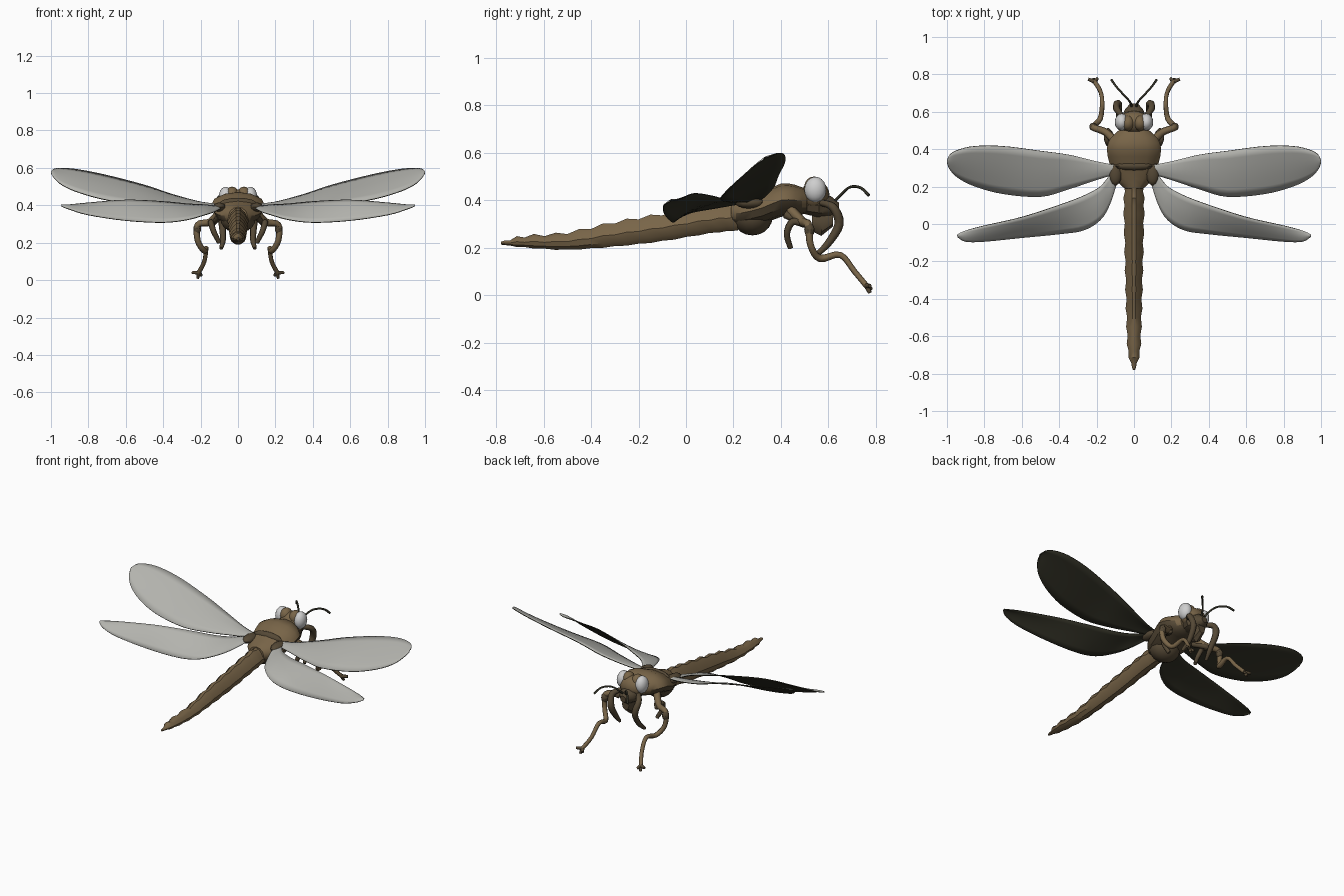
import bpy, bmesh, math
from mathutils import Vector

if "Cube" in bpy.data.objects:
    bpy.data.objects.remove(bpy.data.objects["Cube"], do_unlink=True)


def material(name, r, g, b):
    m = bpy.data.materials.new(name)
    m.use_nodes = True
    m.diffuse_color = (r, g, b, 1)
    bsdf = m.node_tree.nodes["Principled BSDF"]
    bsdf.inputs["Base Color"].default_value = (r, g, b, 1)
    bsdf.inputs["Roughness"].default_value = 0.8
    return m


BROWN = material("brown", 0.19, 0.13, 0.065)
DARK_BROWN = material("dark brown", 0.09, 0.065, 0.036)
BLACK = material("olive black", 0.03, 0.029, 0.018)
WING = material("wing grey", 0.45, 0.45, 0.42)
EYE = material("eye grey", 0.62, 0.62, 0.62)


def smooth_path(points, steps=4):
    """Catmull-Rom resampling of rows of any length."""
    p = [points[0]] + list(points) + [points[-1]]
    out = []
    for i in range(1, len(p) - 2):
        for s in range(steps):
            t = s / steps
            out.append(tuple(
                0.5 * (2 * b + (c - a) * t + (2 * a - 5 * b + 4 * c - d) * t * t
                       + (3 * b - a - 3 * c + d) * t ** 3)
                for a, b, c, d in zip(*p[i - 1:i + 3])))
    out.append(tuple(points[-1]))
    return out


def finish(bm, name, mats, angle=35):
    mesh = bpy.data.meshes.new(name)
    bm.to_mesh(mesh)
    bm.free()
    for m in mats:
        mesh.materials.append(m)
    ob = bpy.data.objects.new(name, mesh)
    bpy.context.collection.objects.link(ob)
    bpy.ops.object.select_all(action='DESELECT')
    ob.select_set(True)
    bpy.context.view_layer.objects.active = ob
    bpy.ops.object.shade_smooth_by_angle(angle=math.radians(angle))
    return ob


def body_loft(name, stations, mats, sides=12, ridge=0.0, belly=None):
    """Loft rings along y; each station is y, bottom, top, half width."""
    bm = bmesh.new()
    rings = []
    for y, low, high, half in stations:
        ring = []
        for i in range(sides):
            a = 2 * math.pi * i / sides
            x = half * math.cos(a) * (1 - ridge * max(0, math.sin(a)))
            ring.append(bm.verts.new((x, y, (low + high) / 2 + (high - low) / 2 * math.sin(a))))
        rings.append(ring)
    for r, q in zip(rings, rings[1:]):
        for i in range(sides):
            j = (i + 1) % sides
            bm.faces.new((r[i], r[j], q[j], q[i]))
    bm.faces.new(rings[0])
    bm.faces.new(rings[-1])
    bmesh.ops.recalc_face_normals(bm, faces=bm.faces)
    if belly is not None:
        for f in bm.faces:
            f.material_index = int(f.normal.z < belly)
    return finish(bm, name, mats)


def ball(name, centre, size, mat, segments=16):
    bm = bmesh.new()
    bmesh.ops.create_uvsphere(bm, u_segments=segments, v_segments=segments * 2 // 3, radius=1)
    bmesh.ops.scale(bm, vec=size, verts=bm.verts)
    bmesh.ops.translate(bm, vec=centre, verts=bm.verts)
    return finish(bm, name, [mat])


def tube(name, points, mat, side):
    """Round limb; each point is x, y, z, radius."""
    curve = bpy.data.curves.new(name, 'CURVE')
    curve.dimensions = '3D'
    curve.bevel_depth = 1
    curve.bevel_resolution = 1
    curve.use_fill_caps = True
    path = smooth_path(points)
    spline = curve.splines.new('POLY')
    spline.points.add(len(path) - 1)
    for pt, (x, y, z, r) in zip(spline.points, path):
        pt.co = (side * x, y, z, 1)
        pt.radius = r
    curve.materials.append(mat)
    ob = bpy.data.objects.new(name, curve)
    bpy.context.collection.objects.link(ob)


def wing(name, rows, side, across=6):
    """Thin blade; each row is x, then y and z of the leading and trailing edge."""
    bm = bmesh.new()
    grid = []
    for x, y0, z0, y1, z1 in smooth_path(rows):
        line = []
        for k in range(across + 1):
            t = k / across
            arch = 0.008 * math.sin(math.pi * t)
            line.append(bm.verts.new((side * x, y0 + (y1 - y0) * t, z0 + (z1 - z0) * t + arch)))
        grid.append(line)
    for r, q in zip(grid, grid[1:]):
        for k in range(across):
            face = bm.faces.new((r[k], r[k + 1], q[k + 1], q[k]))
            face.normal_update()
            if face.normal.z < 0:
                face.normal_flip()
    ob = finish(bm, name, [WING, BLACK], 60)
    # pale upper skin, dark underside
    mod = ob.modifiers.new("thickness", 'SOLIDIFY')
    mod.thickness = 0.005
    mod.offset = -1
    mod.material_offset = 1
    mod.material_offset_rim = 1


# Abdomen: ridged segments that taper to the tail tip
outline = smooth_path([(0.22, 0.27, 0.39, 0.05), (0.1, 0.258, 0.378, 0.054), (-0.1, 0.225, 0.345, 0.05),
                       (-0.3, 0.203, 0.31, 0.045), (-0.5, 0.19, 0.265, 0.04),
                       (-0.68, 0.2, 0.25, 0.032), (-0.78, 0.213, 0.226, 0.006)])
stations = []
for i, (y, low, high, half) in enumerate(outline):
    swell = (0.006 if i % 2 else -0.006) if 1 < i < len(outline) - 2 else 0
    stations.append((y, low - swell * 0.3, high + swell, half + swell * 0.6))
body_loft("abdomen", stations, [BROWN], 10, ridge=0.35)

# Thorax
body_loft("thorax", smooth_path([(0.19, 0.3, 0.39, 0.05), (0.24, 0.29, 0.405, 0.1), (0.32, 0.3, 0.435, 0.13),
                                 (0.4, 0.33, 0.47, 0.145), (0.46, 0.335, 0.465, 0.125),
                                 (0.51, 0.345, 0.445, 0.07)], 2), [BROWN, DARK_BROWN], 12, belly=-0.3)
ball("thorax_belly", (0, 0.28, 0.33), (0.095, 0.085, 0.078), DARK_BROWN)
ball("waist_band", (0, 0.31, 0.41), (0.1, 0.025, 0.03), DARK_BROWN, 12)

# Head and face
ball("head", (0, 0.545, 0.42), (0.085, 0.06, 0.065), BROWN)
body_loft("face", [(0.5, 0.34, 0.42, 0.05), (0.56, 0.325, 0.43, 0.07),
                   (0.61, 0.33, 0.42, 0.05), (0.645, 0.35, 0.39, 0.02)], [DARK_BROWN], 10)
body_loft("jaw", [(0.53, 0.27, 0.36, 0.015), (0.57, 0.25, 0.36, 0.035), (0.62, 0.29, 0.36, 0.025)], [DARK_BROWN], 8)

FORE_WING = [(0.1, 0.315, 0.405, 0.265, 0.395), (0.2, 0.335, 0.42, 0.235, 0.395), (0.35, 0.37, 0.46, 0.185, 0.395),
             (0.5, 0.39, 0.51, 0.145, 0.405), (0.7, 0.415, 0.562, 0.16, 0.43), (0.85, 0.415, 0.592, 0.2, 0.47),
             (0.94, 0.395, 0.6, 0.245, 0.51), (0.985, 0.37, 0.595, 0.29, 0.55), (1.0, 0.34, 0.58, 0.325, 0.57)]
HIND_WING = [(0.09, 0.29, 0.4, 0.22, 0.385), (0.13, 0.26, 0.4, 0.1, 0.365), (0.18, 0.2, 0.405, 0.02, 0.35),
             (0.27, 0.15, 0.41, -0.035, 0.325), (0.4, 0.1, 0.422, -0.055, 0.31), (0.6, 0.035, 0.43, -0.075, 0.32),
             (0.8, -0.01, 0.415, -0.095, 0.35), (0.9, -0.035, 0.405, -0.095, 0.38), (0.945, -0.055, 0.4, -0.07, 0.395)]
LONG_LEG = [(0.1, 0.44, 0.36, 0.022), (0.15, 0.49, 0.31, 0.02), (0.215, 0.515, 0.295, 0.018),
            (0.215, 0.525, 0.21, 0.016), (0.18, 0.565, 0.155, 0.016), (0.17, 0.65, 0.17, 0.013),
            (0.18, 0.71, 0.1, 0.012), (0.21, 0.76, 0.04, 0.012)]
FACE_LEG = [(0.06, 0.57, 0.39, 0.014), (0.095, 0.62, 0.37, 0.018), (0.085, 0.645, 0.3, 0.02),
            (0.08, 0.6, 0.22, 0.016), (0.09, 0.55, 0.17, 0.01)]
CURLED_LEG = [(0.1, 0.42, 0.34, 0.018), (0.14, 0.5, 0.3, 0.016), (0.145, 0.45, 0.31, 0.016),
              (0.13, 0.425, 0.26, 0.015), (0.1, 0.44, 0.2, 0.012)]
ANTENNA = [(0.005, 0.6, 0.37, 0.008), (0.02, 0.65, 0.42, 0.006), (0.055, 0.69, 0.455, 0.006),
           (0.095, 0.735, 0.453, 0.006), (0.12, 0.77, 0.42, 0.007)]
TOES = [(0.245, 0.775, 0.04), (0.215, 0.775, 0.01), (0.195, 0.78, 0.025)]

# Paired parts
for side, label in ((1, "left_"), (-1, "right_")):
    wing(label + "fore_wing", FORE_WING, side)
    wing(label + "hind_wing", HIND_WING, side)
    ball(label + "wing_root", (side * 0.1, 0.27, 0.39), (0.035, 0.065, 0.025), DARK_BROWN, 12)
    ball(label + "eye", (side * 0.066, 0.545, 0.445), (0.037, 0.046, 0.054), EYE)
    ball(label + "brow", (side * 0.032, 0.54, 0.457), (0.036, 0.042, 0.043), BROWN, 12)
    tube(label + "long_leg", LONG_LEG, BROWN, side)
    tube(label + "face_leg", FACE_LEG, DARK_BROWN, side)
    tube(label + "curled_leg", CURLED_LEG, DARK_BROWN, side)
    tube(label + "antenna", ANTENNA, BLACK, side)
    ball(label + "knee", (side * 0.218, 0.52, 0.275), (0.022, 0.022, 0.03), DARK_BROWN, 10)
    for n, toe in enumerate(TOES):
        tube(label + "toe_%d" % (n + 1), [LONG_LEG[-1], (*toe, 0.008)], DARK_BROWN, side)
